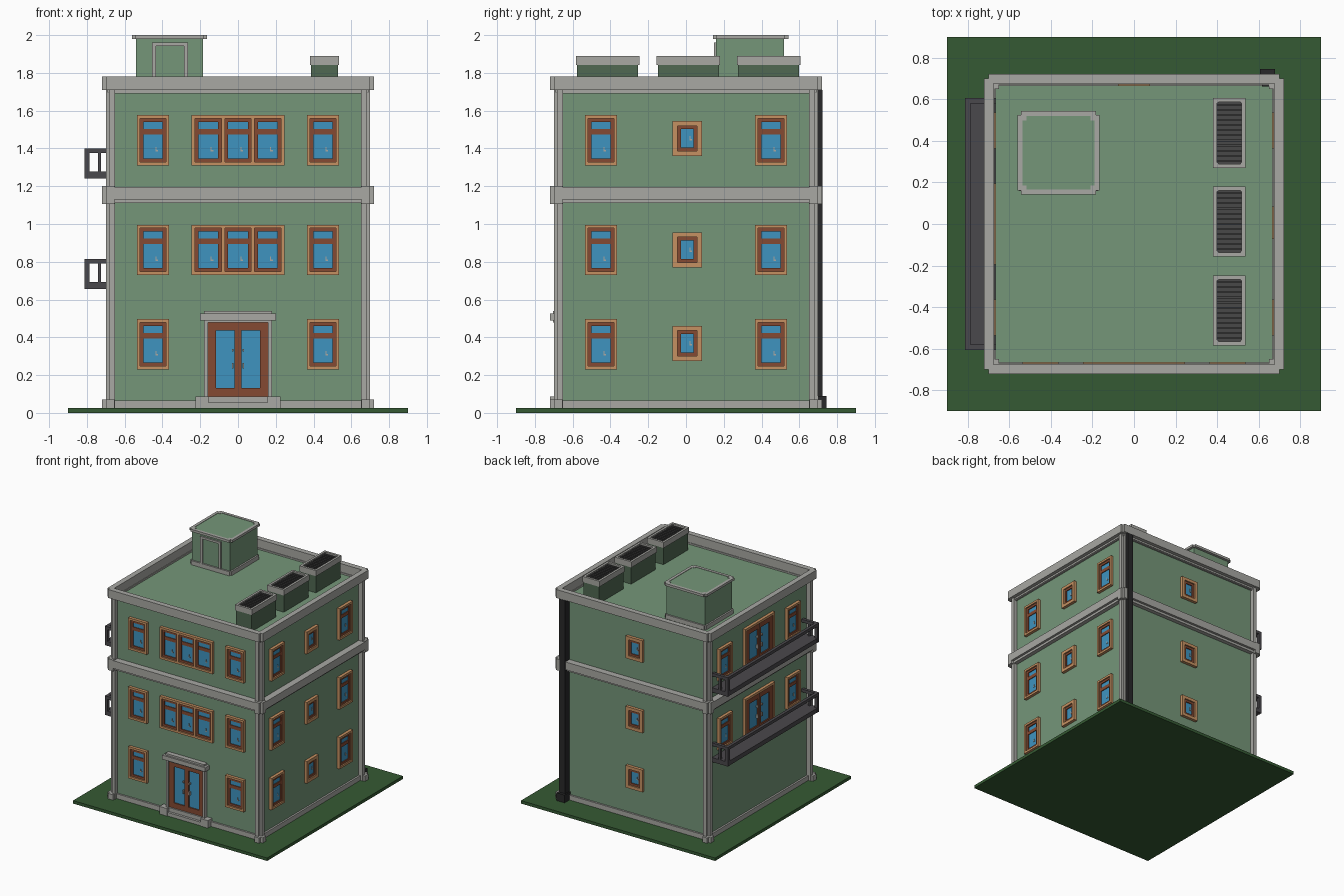
import bpy, bmesh, math
from mathutils import Matrix, Vector

if "Cube" in bpy.data.objects:
    bpy.data.objects.remove(bpy.data.objects["Cube"])


def linear(c):
    c /= 255
    return c / 12.92 if c <= 0.04045 else ((c + 0.055) / 1.055) ** 2.4


MATS = {}
for name, rgb in {
    "wall_green": (117, 150, 121), "dark_green": (80, 104, 82), "lawn_green": (53, 90, 51),
    "stone_grey": (168, 168, 163), "tan_wood": (198, 145, 98), "brown_wood": (133, 74, 50),
    "glass_blue": (62, 148, 192), "balcony_metal": (74, 72, 76), "pipe_black": (40, 40, 41),
    "vent_grey": (72, 72, 72),
}.items():
    m = bpy.data.materials.new(name)
    m.use_nodes = True
    col = [linear(c) for c in rgb] + [1]
    m.diffuse_color = col
    m.node_tree.nodes["Principled BSDF"].inputs["Base Color"].default_value = col
    MATS[name] = m


class Part:
    """Collects coloured boxes into one object; modelled facing -y, then turned."""

    def __init__(self, name):
        self.name, self.bm, self.mats = name, bmesh.new(), []

    def box(self, mat, x0, x1, y0, y1, z0, z1):
        if mat not in self.mats:
            self.mats.append(mat)
        size = Matrix.Diagonal((x1 - x0, y1 - y0, z1 - z0, 1))
        mid = Matrix.Translation(Vector((x0 + x1, y0 + y1, z0 + z1)) / 2)
        verts = bmesh.ops.create_cube(self.bm, size=1, matrix=mid @ size)["verts"]
        for f in {f for v in verts for f in v.link_faces}:
            f.material_index = self.mats.index(mat)

    def frame(self, mat, x0, x1, z0, z1, w, back, front):
        """Upright rectangular frame; depths are measured outward from the centre."""
        for a, b in ((x0, x0 + w), (x1 - w, x1)):
            self.box(mat, a, b, -front, -back, z0, z1)
        for a, b in ((z0, z0 + w), (z1 - w, z1)):
            self.box(mat, x0 + w, x1 - w, -front, -back, a, b)

    def rim(self, mat, x0, x1, y0, y1, z0, z1, w, notch=0.0):
        """Flat ring with optional notched corners."""
        n = notch
        for a, b in ((y0, y0 + w), (y1 - w, y1)):
            self.box(mat, x0 + n, x1 - n, a, b, z0, z1)
        for a, b in ((x0, x0 + w), (x1 - w, x1)):
            self.box(mat, a, b, y0 + n, y1 - n, z0, z1)

    def done(self, turn=0):
        bmesh.ops.rotate(self.bm, verts=self.bm.verts, matrix=Matrix.Rotation(math.radians(turn), 3, 'Z'))
        mesh = bpy.data.meshes.new(self.name)
        self.bm.to_mesh(mesh)
        self.bm.free()
        for m in self.mats:
            mesh.materials.append(MATS[m])
        bpy.context.collection.objects.link(bpy.data.objects.new(self.name, mesh))


FRONT, RIGHT, BACK, LEFT = 0, 90, 180, 270
W = 0.665       # wall plane
ROOF = 1.70

# Ground and main block
p = Part("lawn")
p.box("lawn_green", -0.9, 0.9, -0.9, 0.9, 0, 0.025)
p.done()
p = Part("walls")
p.box("wall_green", -W, W, -W, W, 0.025, ROOF)
p.done()

# Stone trim: plinth, middle band, cornice and parapet
p = Part("plinth")
p.rim("stone_grey", -0.68, 0.68, -0.68, 0.68, 0.025, 0.065, 0.03)
p.done()
p = Part("middle_band")
p.rim("stone_grey", -0.70, 0.70, -0.70, 0.70, 1.11, 1.13, 0.05, 0.02)
p.rim("stone_grey", -0.72, 0.72, -0.72, 0.72, 1.13, 1.195, 0.07, 0.02)
p.done()
p = Part("parapet")
p.rim("stone_grey", -0.685, 0.685, -0.685, 0.685, 1.69, 1.71, 0.015)
p.rim("stone_grey", -0.72, 0.72, -0.72, 0.72, 1.71, 1.78, 0.045, 0.02)
p.rim("stone_grey", -0.69, 0.69, -0.69, 0.69, 1.695, 1.712, 0.015)
p.done()

# Notched corner posts with foot blocks and band blocks
for turn in (FRONT, RIGHT, BACK, LEFT):
    p = Part("corner_post")
    for inner, outer, step, z0, z1 in ((0.65, 0.70, 0.68, 0.025, 1.71), (0.655, 0.72, 0.70, 0.025, 0.07),
                                       (0.655, 0.72, 0.70, 1.105, 1.2)):
        p.box("stone_grey", inner, outer, -step, -inner, z0, z1)
        p.box("stone_grey", inner, step, -outer, -inner, z0, z1)
    p.done(turn)


def sash(p, x0, x1, z0, z1, bar=True):
    """Brown sash with recessed glass, crossbar and handle."""
    p.box("glass_blue", x0 + 0.005, x1 - 0.005, -0.671, -0.66, z0 + 0.005, z1 - 0.005)
    p.frame("brown_wood", x0, x1, z0, z1, 0.018, 0.66, 0.679)
    if bar:
        p.box("brown_wood", x0 + 0.01, x1 - 0.01, -0.677, -0.66, z1 - 0.083, z1 - 0.055)
    hx, hz = (x0 + x1) / 2 + 0.012, z0 + 0.055
    p.box("stone_grey", hx, hx + 0.015, -0.675, -0.67, hz, hz + 0.008)
    p.box("stone_grey", hx, hx + 0.006, -0.675, -0.67, hz, hz + 0.025)


def window(name, turn, x, z, width, height, panes=1, bar=True):
    """Tan casing around a row of sashes, centred on x with its sill at z."""
    p = Part(name)
    x0, x1 = x - width / 2, x + width / 2
    w = 0.018 if bar else 0.026
    p.frame("tan_wood", x0, x1, z, z + height, w, 0.66, 0.69)
    pitch = (width - 2 * w + w) / panes
    for i in range(panes):
        a = x0 + w + i * pitch
        sash(p, a, a + pitch - w, z + w, z + height - w, bar)
        if i:
            p.box("tan_wood", a - w, a, -0.69, -0.66, z + w, z + height - w)
    p.done(turn)


SILLS = (0.23, 0.73, 1.31)
SMALL_SILLS = (0.275, 0.77, 1.36)
for floor, z in enumerate(SILLS):
    for x in (-0.45, 0.45):
        window("front_window", FRONT, x, z, 0.172, 0.266)
        window("right_window", RIGHT, x, z, 0.172, 0.266)
        if floor:
            window("balcony_window", LEFT, x, z, 0.172, 0.266)
    if floor:
        window("triple_window", FRONT, 0, z, 0.49, 0.266, panes=3)
for z in SMALL_SILLS:
    window("right_small_window", RIGHT, 0.006, z, 0.155, 0.186, bar=False)
    window("back_small_window", BACK, 0, z, 0.155, 0.186, bar=False)


def door_leaves(p, half, z0, z1):
    """Pair of glazed door leaves."""
    p.box("glass_blue", -half, half, -0.673, -0.66, z0, z1)
    p.frame("brown_wood", -half, half, z0, z1, 0.044, 0.66, 0.683)
    p.box("brown_wood", -0.019, 0.019, -0.683, -0.66, z0, z1)
    p.box("pipe_black", -0.001, 0.001, -0.6835, -0.68, z0, z1)
    for s in (-1, 1):
        x, zm = s * 0.028, (z0 + z1) / 2
        p.box("stone_grey", x - 0.005, x + 0.005, -0.69, -0.67, zm - 0.05, zm - 0.02)
        p.box("stone_grey", x - 0.005, x + 0.005, -0.69, -0.67, zm + 0.04, zm + 0.055)


# Entrance with stone surround, hood and steps
p = Part("front_door")
door_leaves(p, 0.16, 0.088, 0.48)
for s in (-1, 1):
    p.box("stone_grey", s * 0.17 - 0.01, s * 0.17 + 0.01, -0.70, -0.66, 0.03, 0.48)
    p.box("stone_grey", s * 0.19 - 0.035, s * 0.19 + 0.035, -0.72, -0.66, 0.025, 0.088)
p.box("stone_grey", -0.18, 0.18, -0.705, -0.66, 0.478, 0.54)
p.box("stone_grey", -0.2, 0.2, -0.72, -0.66, 0.49, 0.525)
p.box("stone_grey", -0.16, 0.16, -0.695, -0.66, 0.025, 0.088)
p.box("stone_grey", -0.16, 0.16, -0.715, -0.66, 0.025, 0.055)
p.done()

# Balconies and their doors on the left wall
for z in (0.655, 1.24):
    p = Part("balcony_door")
    p.frame("tan_wood", -0.195, 0.195, z + 0.03, z + 0.375, 0.02, 0.66, 0.69)
    door_leaves(p, 0.176, z + 0.045, z + 0.356)
    p.done(LEFT)
    p = Part("balcony")
    m = "balcony_metal"
    p.box(m, -0.605, 0.605, -0.81, -0.66, z, z + 0.037)
    p.box(m, -0.605, 0.605, -0.812, -0.787, z + 0.135, z + 0.16)
    for s in (-1, 1):
        a, b = sorted((s * 0.605, s * 0.58))
        p.box(m, a, b, -0.79, -0.66, z + 0.135, z + 0.16)
        p.box(m, a, b, -0.812, -0.787, z, z + 0.16)
        p.box(m, a, b, -0.742, -0.724, z, z + 0.16)
    p.done(LEFT)

# Downpipe at the back corner
p = Part("downpipe")
p.box("pipe_black", 0.615, 0.67, 0.66, 0.722, 0.07, 1.71)
p.box("pipe_black", 0.605, 0.678, 0.66, 0.745, 0.025, 0.09)
p.done()

# Roof access hut
p = Part("roof_hut")
p.box("wall_green", -0.54, -0.185, 0.16, 0.52, ROOF - 0.01, 1.985)
p.rim("stone_grey", -0.56, -0.165, 0.142, 0.542, 1.98, 2.0, 0.024, 0.018)
p.box("wall_green", -0.54, -0.185, 0.16, 0.52, 1.985, 1.997)
for x in (-0.54, -0.209):
    for y in (0.162, 0.498):
        p.box("stone_grey", x, x + 0.024, y, y + 0.024, 1.98, 2.0)
p.rim("stone_grey", -0.553, -0.172, 0.147, 0.533, ROOF - 0.005, 1.735, 0.02, 0.012)
for x in (-0.455, -0.285):
    p.box("stone_grey", x, x + 0.02, 0.148, 0.165, ROOF, 1.96)
p.box("stone_grey", -0.455, -0.265, 0.148, 0.165, 1.942, 1.96)
p.done()

# Rooftop ventilation units with slatted grilles
for y in (-0.415, 0.0125, 0.4375):
    p = Part("vent_unit")
    y0, y1 = y - 0.168, y + 0.168
    p.box("dark_green", 0.386, 0.53, y0 + 0.006, y1 - 0.006, ROOF - 0.01, 1.86)
    p.rim("stone_grey", 0.38, 0.536, y0, y1, 1.843, 1.89, 0.019)
    p.box("vent_grey", 0.395, 0.52, y0 + 0.015, y1 - 0.015, 1.855, 1.872)
    for i in range(12):
        ys = y0 + 0.03 + i * 0.0245
        p.box("vent_grey", 0.397, 0.518, ys, ys + 0.008, 1.87, 1.882)
    for x in (0.399, 0.511):
        for yc in (y0 + 0.019, y1 - 0.025):
            p.box("stone_grey", x, x + 0.006, yc, yc + 0.006, 1.87, 1.886)
    p.done()
